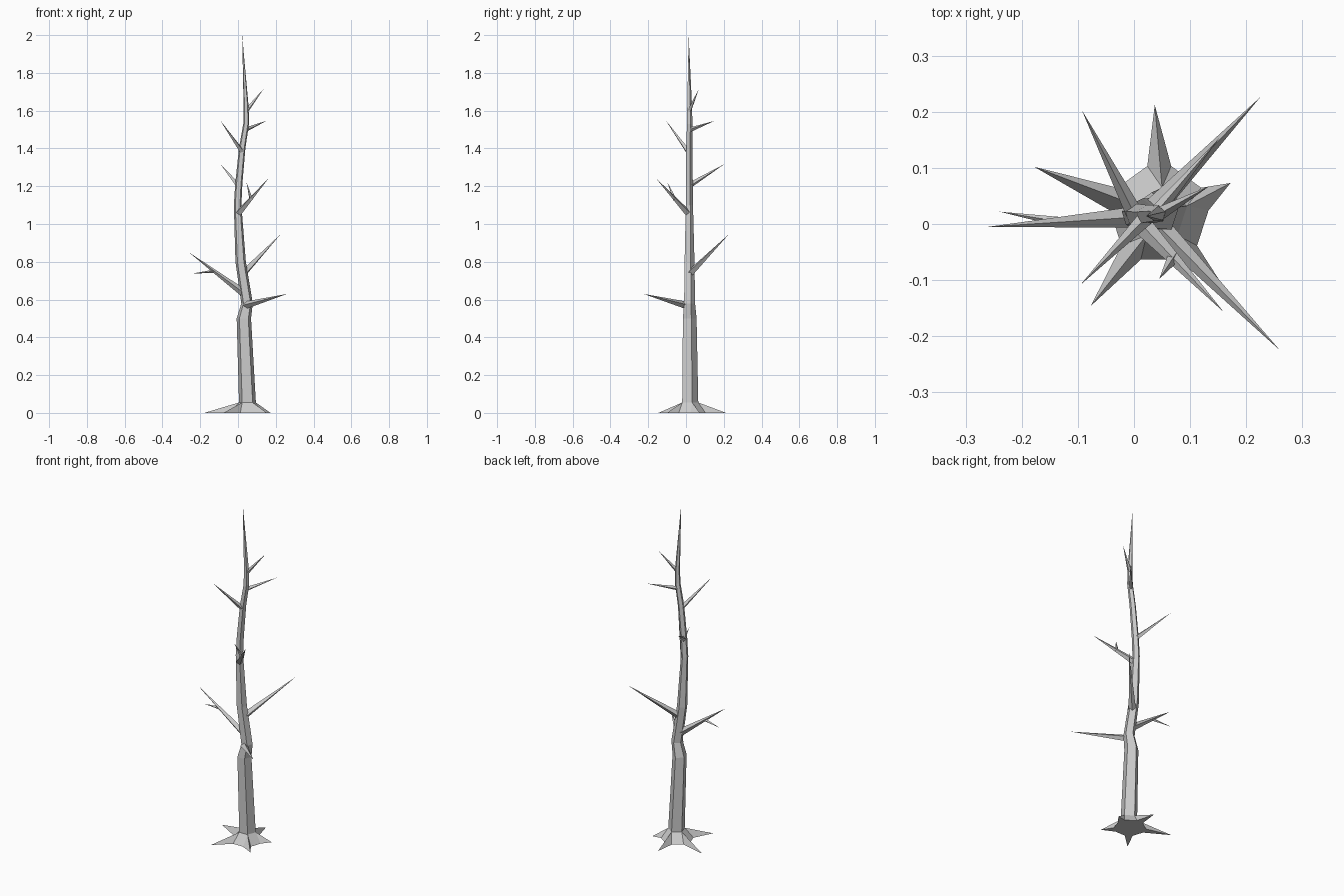
import bpy, bmesh
from math import cos, sin, radians
from mathutils import Vector

if "Cube" in bpy.data.objects:
    bpy.data.objects.remove(bpy.data.objects["Cube"])


def finish(bm, name):
    bmesh.ops.recalc_face_normals(bm, faces=bm.faces)
    mesh = bpy.data.meshes.new(name)
    bm.to_mesh(mesh)
    bm.free()
    obj = bpy.data.objects.new(name, mesh)
    bpy.context.collection.objects.link(obj)
    return obj


def polar(cx, cy, r, deg, z):
    return (cx + r * cos(radians(deg)), cy + r * sin(radians(deg)), z)


ANGLES = [18 + 72 * i for i in range(5)]

# Crooked five-sided trunk: centre x, centre y, z, radius
RINGS = [
    (0.05, 0.018, 0.055, 0.047), (0.031, 0.016, 0.50, 0.040),
    (0.048, 0.016, 0.58, 0.032), (0.014, 0.016, 0.80, 0.029),
    (-0.002, 0.016, 1.10, 0.021), (0.004, 0.016, 1.21, 0.020),
    (0.022, 0.016, 1.40, 0.018), (0.043, 0.018, 1.53, 0.016),
    (0.043, 0.018, 1.62, 0.014),
]
bm = bmesh.new()
rings = [[bm.verts.new(polar(x, y, r, a, z)) for a in ANGLES] for x, y, z, r in RINGS]
for lo, hi in zip(rings, rings[1:]):
    for i in range(5):
        j = (i + 1) % 5
        bm.faces.new((lo[i], lo[j], hi[j], hi[i]))
tip = bm.verts.new((0.022, 0.014, 2.0))
for i in range(5):
    bm.faces.new((rings[-1][i], rings[-1][(i + 1) % 5], tip))

# Flared roots: each trunk edge runs out to a pointed toe on the ground
TOES = [(0.172, 0.073), (0.037, 0.212), (-0.178, 0.102), (-0.077, -0.146), (0.152, -0.10)]
base = []
for a, (tx, ty) in zip(ANGLES, TOES):
    base.append((bm.verts.new(polar(0.045, 0.018, 0.088, a - 14, 0)),
                 bm.verts.new((tx, ty, 0)),
                 bm.verts.new(polar(0.045, 0.018, 0.088, a + 14, 0))))
for i in range(5):
    j = (i + 1) % 5
    a, toe, b = base[i]
    bm.faces.new((a, toe, rings[0][i]))
    bm.faces.new((toe, b, rings[0][i]))
    bm.faces.new((b, base[j][0], rings[0][j], rings[0][i]))
bm.faces.new([v for trio in reversed(base) for v in reversed(trio)])
finish(bm, "trunk")


# Thorn-like branches: four-sided spikes
def spike(name, start, end, radius):
    start, end = Vector(start), Vector(end)
    d = (end - start).normalized()
    side = d.cross(Vector((0, 0, 1))).normalized()
    up = side.cross(d)
    bm = bmesh.new()
    ring = [bm.verts.new(start + v * radius) for v in (side, up, -side, -up)]
    point = bm.verts.new(end)
    bm.faces.new(ring[::-1])
    for i in range(4):
        bm.faces.new((ring[i], ring[(i + 1) % 4], point))
    finish(bm, name)


BRANCHES = [
    ((0.04, 0.0, 0.57), (0.26, -0.225, 0.63), 0.020),
    ((0.03, 0.014, 0.635), (-0.26, -0.005, 0.85), 0.021),
    ((0.03, 0.022, 0.74), (0.225, 0.226, 0.945), 0.020),
    ((0.005, 0.008, 1.06), (0.16, -0.157, 1.24), 0.019),
    ((0.0, 0.02, 1.205), (-0.093, 0.203, 1.317), 0.015),
    ((0.02, 0.01, 1.385), (-0.095, -0.108, 1.55), 0.014),
    ((0.043, 0.025, 1.50), (0.152, 0.153, 1.547), 0.012),
    ((0.045, 0.018, 1.60), (0.135, 0.068, 1.715), 0.012),
]
TWIGS = [
    ((-0.125, 0.003, 0.75), (-0.24, 0.022, 0.738), 0.009),
    ((0.07, -0.06, 1.13), (0.045, -0.098, 1.22), 0.011),
]
for n, b in enumerate(BRANCHES):
    spike(f"branch_{n + 1}", *b)
for n, b in enumerate(TWIGS):
    spike(f"twig_{n + 1}", *b)
